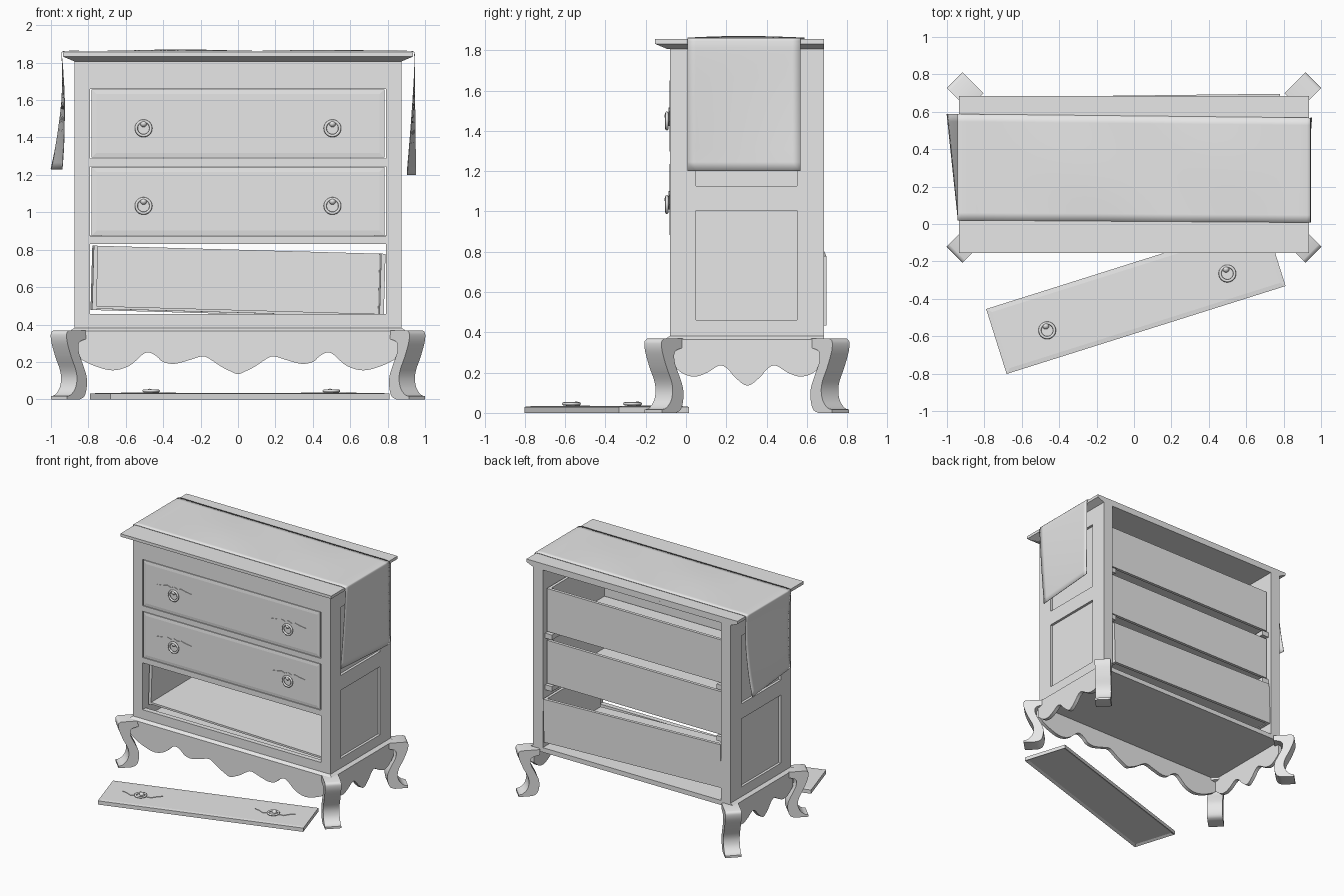
import bpy, bmesh, math
from mathutils import Matrix, Vector

if "Cube" in bpy.data.objects:
    bpy.data.objects.remove(bpy.data.objects["Cube"])

GREY = bpy.data.materials.new("plain grey")
GREY.diffuse_color = (0.8, 0.8, 0.8, 1)
GREY.use_nodes = True
GREY.node_tree.nodes["Principled BSDF"].inputs["Base Color"].default_value = GREY.diffuse_color
T, R = Matrix.Translation, Matrix.Rotation
I = Matrix.Identity(4)
FRONT = R(math.pi / 2, 4, 'X')                          # u->x, v->z, depth->-y
SIDE = Matrix(((0, 0, 1, 0), (1, 0, 0, 0), (0, 1, 0, 0), (0, 0, 0, 1)))  # u->y, v->z, depth->x


def finish(name, bm, M=I, smooth=None, recalc=True):
    if recalc:
        bmesh.ops.recalc_face_normals(bm, faces=bm.faces[:])
    bm.transform(M)
    me = bpy.data.meshes.new(name)
    bm.to_mesh(me)
    bm.free()
    me.materials.append(GREY)
    if smooth:
        for p in me.polygons:
            p.use_smooth = True
        me.set_sharp_from_angle(angle=math.radians(smooth))
    ob = bpy.data.objects.new(name, me)
    bpy.context.collection.objects.link(ob)
    return ob


def add_box(bm, x0, x1, y0, y1, z0, z1):
    m = T(((x0 + x1) / 2, (y0 + y1) / 2, (z0 + z1) / 2)) @ Matrix.Diagonal((x1 - x0, y1 - y0, z1 - z0, 1))
    return bmesh.ops.create_cube(bm, size=1, matrix=m)["verts"]


def boxes(name, rows, M=I):
    bm = bmesh.new()
    for r in rows:
        add_box(bm, *r)
    return finish(name, bm, M)


def prism(name, pts, depth, M=I, smooth=None):
    bm = bmesh.new()
    f = bm.faces.new([bm.verts.new((u, v, 0)) for u, v in pts])
    ext = bmesh.ops.extrude_face_region(bm, geom=[f])["geom"]
    bmesh.ops.translate(bm, verts=[g for g in ext if isinstance(g, bmesh.types.BMVert)], vec=(0, 0, depth))
    return finish(name, bm, M, smooth)


def curve(pts, n=4):
    """Catmull-Rom curve through the points."""
    p = [Vector(a) for a in pts]
    p = [p[0]] + p + [p[-1]]
    out = []
    for i in range(1, len(p) - 2):
        a, b, c, d = p[i - 1:i + 3]
        for k in range(n):
            t = k / n
            out.append(tuple(0.5 * (2 * b + (c - a) * t + (2 * a - 5 * b + 4 * c - d) * t * t
                                    + (3 * b - a - 3 * c + d) * t ** 3)))
    return out + [tuple(p[-1])]


def both(half):
    """Mirror a half outline about u = 0."""
    return [(-u, v) for u, v in half[:0:-1]] + half


def taper(name, lo, hi, z0, z1):
    """Slab whose bottom rectangle lo and top rectangle hi are (half x, y front, y back)."""
    bm = bmesh.new()
    for v in add_box(bm, -1, 1, 0, 1, z0, z1):
        hx, ya, yb = lo if v.co.z < (z0 + z1) / 2 else hi
        v.co.x, v.co.y = v.co.x * hx, (yb if v.co.y > 0.5 else ya)
    return finish(name, bm)


BACK, FACE, MID = 0.685, -0.08, 0.305

# Top slab with sloping moulding under it
taper("top_moulding", (0.87, -0.09, BACK), (0.935, -0.155, BACK), 1.805, 1.832)
boxes("top_slab", [(-0.935, 0.935, -0.155, BACK, 1.832, 1.855)])

# Base plate and sloping ledge
boxes("base_plate", [(-0.9, 0.9, -0.105, BACK, 0.345, 0.365)])
taper("base_ledge", (0.9, -0.105, BACK), (0.875, FACE, BACK), 0.365, 0.382)

# Carcass sides: framed with two sunk panels each
for s, side in ((-1, "left"), (1, "right")):
    rows = [(0.79, 0.855, FACE, BACK, 0.38, 1.81), (0.85, 0.875, FACE, 0.05, 0.38, 1.81),
            (0.85, 0.875, 0.55, BACK, 0.38, 1.81)]
    rows += [(0.85, 0.875, 0.05, 0.55, a, b) for a, b in ((0.38, 0.46), (1.005, 1.125), (1.67, 1.81))]
    rows += [(0.73, 0.79, -0.05, BACK - 0.03, z, z + 0.04) for z in (0.835, 1.248)]   # drawer runners
    boxes(side + "_side", [(min(s * a, s * b), max(s * a, s * b), *r) for a, b, *r in rows])

# Front rails
boxes("front_rails", [(-0.79, 0.79, FACE, -0.04, a, b) for a, b in
                      ((0.38, 0.455), (0.83, 0.873), (1.245, 1.288), (1.66, 1.81))])

# Wavy aprons on the front and both sides
front_wave = curve(both([(0, .135), (.04, .15), (.09, .175), (.15, .215), (.19, .23), (.26, .21), (.34, .19),
                         (.40, .2), (.435, .23), (.475, .25), (.51, .24), (.58, .18), (.67, .155),
                         (.77, .18), (.85, .22), (.885, .25)]))
prism("front_apron", front_wave + [(0.885, 0.35), (-0.885, 0.35)], 0.03, T((0, -0.072, 0)) @ FRONT, 40)
side_wave = curve(both([(0, .135), (.06, .175), (.1, .22), (.14, .235), (.2, .2), (.26, .18), (.32, .195), (.375, .24)]))
for s, side in ((-1, "left"), (1, "right")):
    prism(side + "_apron", side_wave + [(0.375, 0.35), (-0.375, 0.35)], 0.03,
          T((s * 0.885 - 0.015, MID, 0)) @ SIDE, 40)

# Curved legs, set diagonally at the corners
outer = curve([(.1, .368), (.117, .355), (.117, .32), (.105, .28), (.08, .22), (.05, .16), (.04, .11),
               (.052, .06), (.085, .025), (.117, .017)], 3)
inner = curve([(.02, 0), (-.015, .015), (-.033, .06), (-.033, .12), (-.008, .18), (.022, .24), (.03, .285),
               (.015, .31), (-.04, .325)], 3)
for sx, a in ((-1, "left"), (1, "right")):
    for y, sy, b in ((FACE, -1, "front"), (BACK, 1, "back")):
        prism(f"{b}_{a}_leg", outer + [(.117, 0)] + inner + [(-.04, .368)], 0.12,
              T((sx * 0.875, y, 0)) @ R(math.atan2(sy, sx), 4, 'Z') @ FRONT @ T((0, 0, -0.06)), 40)

# Drawer fronts with handles; local u across, v up, depth outwards
plate = both([(0, .042), (.03, .03), (.06, .04), (.1, .03), (.155, .022), (.115, .002),
              (.08, -.028), (.045, -.022)])
plate_low = [(0, -.05)]


def drawer_front(name, M):
    bm = bmesh.new()
    add_box(bm, -0.782, 0.782, -0.182, 0.182, 0, 0.03)
    bm.normal_update()
    for sign, width, depth in ((1, 0.035, 0.003), (-1, 0.03, -0.01)):
        f = [f for f in bm.faces if f.normal.z * sign > 0.9 and f.calc_area() > 0.3]
        bmesh.ops.inset_region(bm, faces=f, thickness=width, depth=depth)
    finish(name, bm, M)
    for s, side in ((-1, "left"), (1, "right")):
        H = M @ T((s * 0.505, 0, 0.031))
        prism(f"{name}_{side}_handle_plate", plate + plate_low, 0.006, H)
        bm = bmesh.new()
        bmesh.ops.create_uvsphere(bm, u_segments=16, v_segments=10, radius=0.018)
        finish(f"{name}_{side}_handle_knob", bm, H @ T((0, 0, 0.008)), 60)
        bm = bmesh.new()
        c = bmesh.ops.create_circle(bm, segments=8, radius=0.008,
                                    matrix=T((0.039, 0, 0)) @ FRONT)["verts"]
        edges = list({e for v in c for e in v.link_edges})
        bmesh.ops.spin(bm, geom=c + edges, cent=(0, 0, 0), axis=(0, 0, 1), angle=2 * math.pi,
                       steps=28, use_merge=True)
        bmesh.ops.remove_doubles(bm, verts=bm.verts[:], dist=1e-4)
        finish(f"{name}_{side}_handle_ring", bm, H @ T((0, -0.025, 0.014)), 60)


drawer_front("upper_drawer_front", T((0, FACE + 0.03, 1.474)) @ FRONT)
drawer_front("middle_drawer_front", T((0, FACE + 0.03, 1.059)) @ FRONT)
drawer_front("fallen_drawer_front", T((0.01, -0.393, 0)) @ R(math.radians(17.5), 4, 'Z'))

# Open drawer boxes; the lowest has lost its front and sits crooked
crooked = T((0, 0.345, 0.628)) @ R(0.012, 4, 'Z') @ R(0.028, 4, 'Y')
for name, M in (("upper", T((0, 0.305, 1.474))), ("middle", T((0, 0.305, 1.059))), ("lower", crooked)):
    boxes(name + "_drawer_box", [(-0.78, -0.757, -0.355, 0.342, -0.172, 0.172),
                                 (0.757, 0.78, -0.355, 0.342, -0.172, 0.172),
                                 (-0.757, 0.757, 0.318, 0.342, -0.172, 0.172),
                                 (-0.757, 0.757, -0.355, 0.318, -0.165, -0.15)], M)

# Cloth runner over the top, hanging down both ends
left = [(-0.97, 1.23), (-0.95, 1.38), (-0.935, 1.6), (-0.938, 1.78), (-0.943, 1.845)]
right = [(0.943, 1.845), (0.945, 1.78), (0.94, 1.6), (0.933, 1.38), (0.927, 1.2)]
path = curve(left + [(-0.925, 1.861)] + [(-0.8 + 0.1 * i, 1.861) for i in range(17)] + [(0.925, 1.861)] + right, 3)
bm = bmesh.new()
rows, N = [], 14
for x, z in path:
    row = []
    for j in range(N + 1):
        v = j / N
        e = (x + 0.94) / 1.88
        y = (0.02 - 0.012 * e) * (1 - v) + (0.588 - 0.02 * e) * v
        drop = min(1, max(0, (1.83 - z) / 0.6))
        px = x + (v - 0.5) * drop ** 1.5 * (-0.06 if x < 0 else 0.045)
        flat = max(0, 1 - (x / 0.9) ** 2) if z > 1.85 else 0
        bump = 0.009 * flat * math.sin(math.pi * v) * (0.5 + 0.5 * math.sin(7 * x + 3 + 2 * v))
        row.append(bm.verts.new((px, y, z + bump)))
    rows.append(row)
for a, b in zip(rows, rows[1:]):
    for j in range(N):
        bm.faces.new((a[j], b[j], b[j + 1], a[j + 1]))
cloth = finish("cloth_runner", bm, I, 60, recalc=False)
mod = cloth.modifiers.new("thickness", 'SOLIDIFY')
mod.thickness = 0.004
mod.offset = 0
